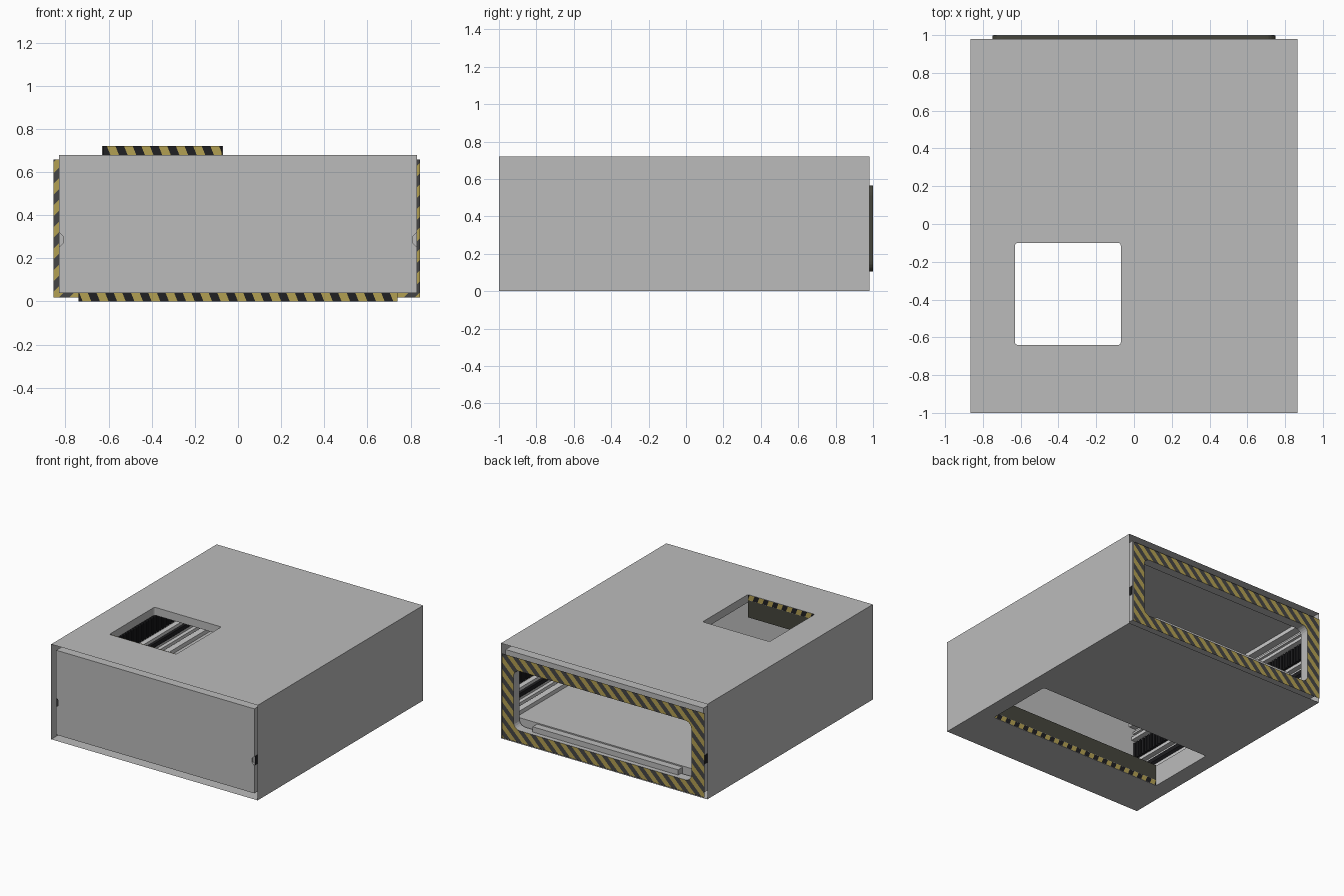
import bpy, bmesh, math
from mathutils import Vector

if "Cube" in bpy.data.objects:
    bpy.data.objects.remove(bpy.data.objects["Cube"])


def mat(name, c):
    m = bpy.data.materials.new(name)
    m.diffuse_color = (*c, 1)
    m.use_nodes = True
    m.node_tree.nodes["Principled BSDF"].inputs["Base Color"].default_value = m.diffuse_color
    return m


GREY = mat("panel grey", (0.5, 0.5, 0.5))
LIGHT = mat("rail light grey", (0.6, 0.6, 0.6))
YELLOW = mat("hazard yellow", (0.45, 0.35, 0.085))
DARK = mat("hazard dark grey", (0.06, 0.06, 0.06))
BLACK = mat("black", (0.014, 0.014, 0.016))
OLIVE = mat("dark olive", (0.06, 0.06, 0.045))


def finish(name, bm, mats):
    me = bpy.data.meshes.new(name)
    bm.to_mesh(me)
    bm.free()
    for m in mats:
        me.materials.append(m)
    ob = bpy.data.objects.new(name, me)
    bpy.context.collection.objects.link(ob)
    return ob


def stripe(bm, direction, period):
    """Cut faces along slanted planes and alternate the two materials."""
    d = Vector(direction)
    n = d.normalized()
    half = period / 2
    vals = [v.co.dot(d) for v in bm.verts]
    for i in range(math.floor(min(vals) / half), math.ceil(max(vals) / half) + 1):
        bmesh.ops.bisect_plane(bm, geom=bm.verts[:] + bm.edges[:] + bm.faces[:],
                               plane_co=n * (i * half / d.length), plane_no=n, dist=1e-6)
    for f in bm.faces:
        f.material_index = math.floor(f.calc_center_median().dot(d) / half) % 2


def rect(a0, a1, b0, b1, r=0.0, seg=5):
    """Rectangle outline, with rounded corners when r > 0."""
    if r == 0:
        return [(a0, b0), (a1, b0), (a1, b1), (a0, b1)]
    pts = []
    for k, (a, b) in enumerate([(a1 - r, b1 - r), (a0 + r, b1 - r), (a0 + r, b0 + r), (a1 - r, b0 + r)]):
        for i in range(seg + 1):
            t = math.pi / 2 * (k + i / seg)
            pts.append((a + r * math.cos(t), b + r * math.sin(t)))
    return pts


def place(axis, h, p):
    """Put a 2D point into the plane axis = h."""
    return {'x': (h, p[0], p[1]), 'y': (p[0], h, p[1]), 'z': (p[0], p[1], h)}[axis]


def plate(name, axis, h, loops, sign, mats, stripes=None):
    """Flat sheet with optional hole; sign is the facing along the axis."""
    bm = bmesh.new()
    edges = []
    for pts in loops:
        vs = [bm.verts.new(place(axis, h, p)) for p in pts]
        edges += [bm.edges.new((vs[i - 1], vs[i])) for i in range(len(vs))]
    nrm = place(axis, sign, (0, 0))
    bmesh.ops.triangle_fill(bm, edges=edges, use_beauty=True, use_dissolve=False, normal=nrm)
    for f in bm.faces:
        f.normal_update()
        if f.normal.dot(Vector(nrm)) < 0:
            f.normal_flip()
    if stripes:
        stripe(bm, *stripes)
    return finish(name, bm, mats)


def tube(name, axis, pts, h0, h1, m, closed=True):
    """Sheet swept along an axis from an outline."""
    bm = bmesh.new()
    a = [bm.verts.new(place(axis, h0, p)) for p in pts]
    b = [bm.verts.new(place(axis, h1, p)) for p in pts]
    for i in range(0 if closed else 1, len(pts)):
        bm.faces.new((a[i - 1], a[i], b[i], b[i - 1]))
    return finish(name, bm, [m])


def boxes(name, spans, m):
    bm = bmesh.new()
    for x0, x1, y0, y1, z0, z1 in spans:
        vs = bmesh.ops.create_cube(bm, size=1)['verts']
        for v in vs:
            v.co = ((x0 + x1) / 2 + v.co.x * (x1 - x0), (y0 + y1) / 2 + v.co.y * (y1 - y0),
                    (z0 + z1) / 2 + v.co.z * (z1 - z0))
    return finish(name, bm, [m])


W, HT, Y0, Y1 = 0.865, 0.72, -1.0, 0.98       # outer shell
HX, HB, HTOP = 0.83, 0.04, 0.68               # inner hull
top_hole = rect(-0.63, -0.07, -0.64, -0.10, 0.014)
low_hole = rect(-0.74, 0.74, -0.64, -0.10, 0.014)
back_hole = rect(-0.745, 0.745, 0.11, 0.56, 0.05)
back_ring = rect(-0.75, 0.75, 0.105, 0.565, 0.053)

# Outer shell sheets, open at front and back
plate("shell_top", 'z', HT, [rect(-W, W, Y0, Y1), top_hole], 1, [GREY])
plate("shell_bottom", 'z', 0, [rect(-W, W, Y0, Y1), low_hole], -1, [GREY])
for s, side in ((-1, "left"), (1, "right")):
    plate("shell_" + side, 'x', s * W, [rect(Y0, Y1, 0, HT)], s, [GREY])

# Inner hull: top, floor underside, front panel with side notches, back
plate("hull_top", 'z', HTOP, [rect(-HX, HX, -0.99, 0.975), top_hole], 1, [GREY])
plate("hull_bottom", 'z', HB, [rect(-HX, HX, -0.99, 0.975), low_hole], -1, [GREY])
notch = [(HX, HB), (HX, 0.25), (0.81, 0.27), (0.81, 0.30), (HX, 0.32), (HX, HTOP)]
outline = notch + [(-x, z) for x, z in reversed(notch)]
plate("front_panel", 'y', -0.99, [outline], -1, [GREY])
plate("hull_back", 'y', 0.975, [rect(-HX, HX, HB, HTOP), back_ring], 1, [GREY])

# Room inside: floor, ceiling, front and back walls
plate("room_floor", 'z', 0.16, [rect(-HX, HX, -0.975, 0.91), low_hole], 1, [GREY])
plate("room_ceiling", 'z', 0.66, [rect(-HX, HX, -0.975, 0.93), top_hole], -1, [GREY])
plate("room_front_wall", 'y', -0.975, [rect(-HX, HX, HB, HTOP)], 1, [GREY])
plate("room_back_wall", 'y', 0.93, [rect(-HX, HX, HB, HTOP), back_hole], -1, [GREY])
tube("top_hatch_sides", 'z', top_hole, 0.66, HT, GREY)
tube("floor_hatch_sides", 'z', low_hole, 0, 0.16, GREY)

# Side walls with notch channel, rails and ribbed black strips
for s, side in ((-1, "left"), (1, "right")):
    tube("hull_wall_" + side, 'y', [(s * x, z) for x, z in notch], -0.99, 0.975, GREY, closed=False)
    tube("black_channel_" + side, 'y', [(s * (x + 0.001 if x > 0.82 else x - 0.003), z) for x, z in notch[1:5]],
         -0.985, 0.97, BLACK)

    def sx(d):
        a, b = s * (HX - d), s * (HX - 0.002)
        return min(a, b), max(a, b)
    boxes("wall_rails_" + side,
          [(*sx(d), -0.97, 0.92, z0, z1) for d, z0, z1 in
           ((0.05, 0.16, 0.19), (0.03, 0.21, 0.235), (0.04, 0.33, 0.355),
            (0.04, 0.53, 0.555), (0.025, 0.585, 0.60), (0.06, 0.63, 0.66))], LIGHT)
    boxes("wall_black_strip_" + side, [(*sx(0.01), -0.97, 0.92, 0.375, 0.51)], DARK)
    boxes("wall_black_ribs_" + side,
          [(*sx(0.03), -0.96 + i * 0.03, -0.942 + i * 0.03, 0.38, 0.505) for i in range(62)], BLACK)

# Hazard strips and olive plates on the front side of both hatches
for name, x0, x1, z0, z1, o0, o1 in (("top_hatch", -0.625, -0.075, HTOP, HT, 0.55, HTOP),
                                     ("floor_hatch", -0.74, 0.74, 0, HB, HB, 0.16)):
    for y, sg in ((-0.637, 1), (-0.643, -1)):
        plate(name + "_stripes", 'y', y, [rect(x0, x1, z0, z1)], sg, [YELLOW, BLACK],
              ((1, 0, 0.4), 0.08))
    plate(name + "_olive_plate", 'y', -0.636, [rect(x0, x1, o0, o1)], 1, [OLIVE])

# Back doorway: striped frame, olive collar, grey lining and threshold
plate("back_striped_frame", 'y', 1.0, [rect(-0.855, 0.843, 0.018, 0.657), back_hole], 1,
      [YELLOW, DARK], ((1, 0, -1), 0.1))
tube("back_collar", 'y', back_ring, 0.975, 0.999, OLIVE)
tube("back_door_lining", 'y', back_hole, 0.93, 1.0, GREY)
boxes("door_threshold", [(-0.61, 0.61, 0.90, 0.965, 0.10, 0.15), (-HX, HX, 0.89, 0.912, 0.05, 0.159)], GREY)
